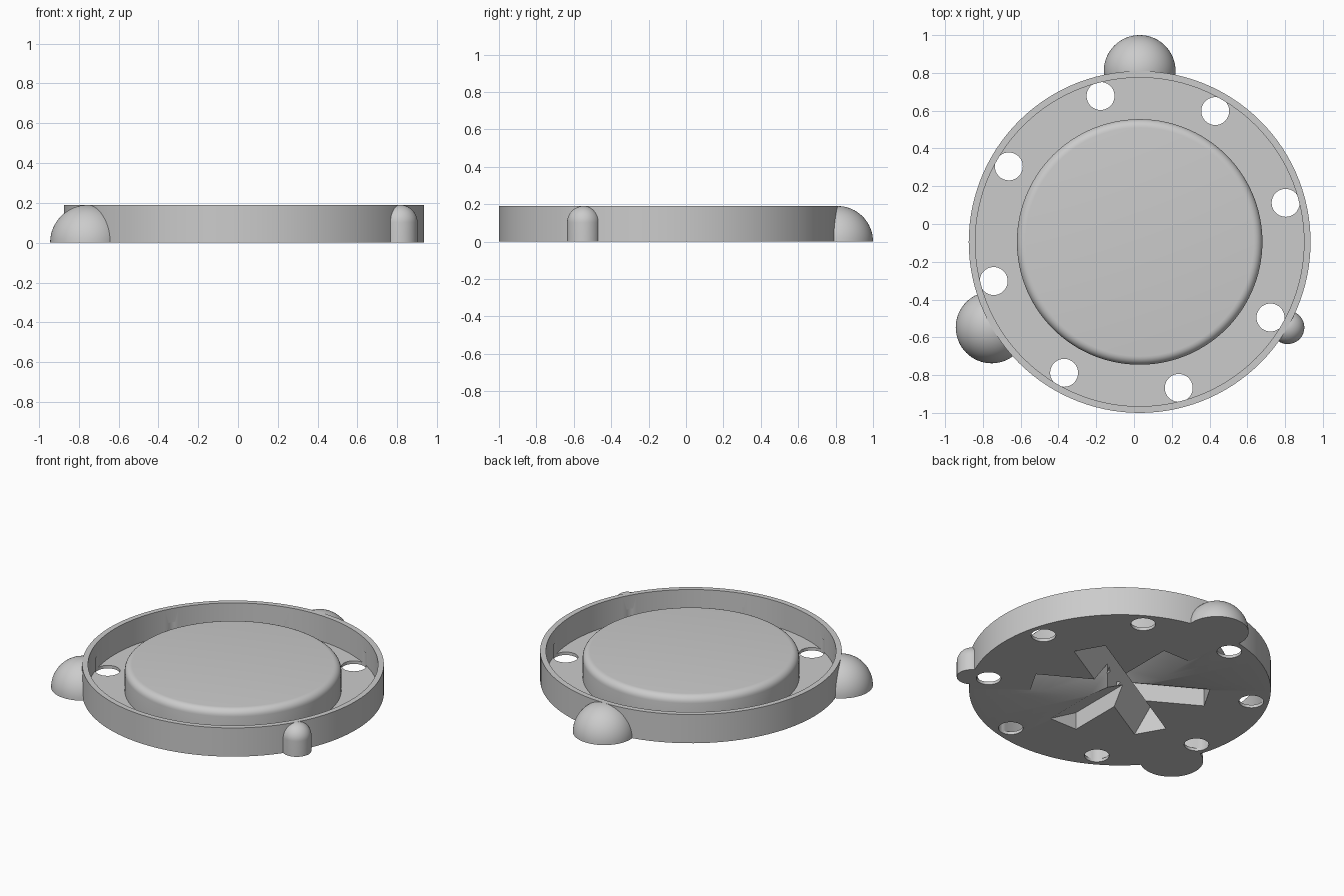
import bpy, bmesh, math
from mathutils import Matrix, Vector

default = bpy.data.objects.get("Cube")
if default:
    bpy.data.objects.remove(default, do_unlink=True)

CENTRE = Vector((0.03, -0.095, 0))
RADIUS, HEIGHT, FLOOR = 0.905, 0.19, 0.02

grey = bpy.data.materials.new("plain grey")
grey.use_nodes = True
grey.diffuse_color = (0.6, 0.6, 0.6, 1)
grey.node_tree.nodes["Principled BSDF"].inputs["Base Color"].default_value = (0.6, 0.6, 0.6, 1)


def polar(radius, degrees):
    a = math.radians(degrees)
    return CENTRE + Vector((radius * math.cos(a), radius * math.sin(a), 0))


def finish(bm, name, matrix):
    bmesh.ops.remove_doubles(bm, verts=bm.verts, dist=1e-5)
    bmesh.ops.recalc_face_normals(bm, faces=bm.faces)
    mesh = bpy.data.meshes.new(name)
    bm.to_mesh(mesh)
    bm.free()
    mesh.materials.append(grey)
    obj = bpy.data.objects.new(name, mesh)
    obj.matrix_world = matrix
    bpy.context.collection.objects.link(obj)
    return obj


def lathe(name, profile, location, steps):
    """Turn an (r, z) profile around the vertical axis."""
    bm = bmesh.new()
    verts = [bm.verts.new((r, 0, z)) for r, z in profile]
    edges = [bm.edges.new(pair) for pair in zip(verts, verts[1:])]
    bmesh.ops.spin(bm, geom=verts + edges, cent=(0, 0, 0), axis=(0, 0, 1),
                   angle=math.tau, steps=steps)
    return finish(bm, name, Matrix.Translation(location))


def prism(name, section, length, degrees):
    """Extrude a (side, z) section outwards from the dish centre."""
    bm = bmesh.new()
    face = bm.faces.new([bm.verts.new((-0.005, s, z)) for s, z in section])
    out = bmesh.ops.extrude_face_region(bm, geom=[face])["geom"]
    tips = [v for v in out if isinstance(v, bmesh.types.BMVert)]
    bmesh.ops.translate(bm, verts=tips, vec=(length, 0, 0))
    turn = Matrix.Rotation(math.radians(degrees), 4, "Z")
    return finish(bm, name, Matrix.Translation(CENTRE) @ turn)


def arc(r, z, radius, steps):
    angles = [math.pi / 2 * i / steps for i in range(steps + 1)]
    return [(r + radius * math.cos(a), z + radius * math.sin(a)) for a in angles]


def cut(target, cutters):
    bpy.context.view_layer.objects.active = target
    for cutter in cutters:
        cutter.hide_render = True
        mod = target.modifiers.new("cut", "BOOLEAN")
        mod.operation, mod.solver, mod.object = "DIFFERENCE", "EXACT", cutter
        bpy.ops.object.modifier_apply(modifier=mod.name)


def smooth(obj):
    bpy.ops.object.select_all(action="DESELECT")
    obj.select_set(True)
    bpy.context.view_layer.objects.active = obj
    bpy.ops.object.shade_smooth_by_angle(angle=math.radians(30))


# Dish with thin rim, floor and raised round hub
hub, fillet = 0.65, 0.045
profile = [(0, 0), (RADIUS, 0), (RADIUS, HEIGHT), (0.87, HEIGHT), (0.87, FLOOR), (hub, FLOOR)]
profile += arc(hub - fillet, HEIGHT - fillet, fillet, 6) + [(0, HEIGHT)]
dish = lathe("dish", profile, CENTRE, 120)

# Ring of eight holes through the floor
holes = [lathe("hole_cutter", [(0, -0.05), (0.074, -0.05), (0.074, 0.1), (0, 0.1)],
               polar(0.8, 15 + 45 * i), 40) for i in range(8)]

# Six radial grooves under the hub: two even V shapes, four with one upright wall
half = 0.1
apexes = {30: (0, 0.17), 210: (0, 0.17), -30: (half, 0.115), 150: (half, 0.115),
          -90: (-half, 0.115), 90: (-half, 0.115)}
grooves = []
for angle, apex in apexes.items():
    section = [(-half, -0.05), (half, -0.05), (half, 0), apex, (-half, 0)]
    grooves.append(prism("groove_cutter", section, 0.535, angle))
cut(dish, holes + grooves)
smooth(dish)

# Domed bumps around the outside, trimmed to sit inside the rim wall
trim = lathe("trim_cutter", [(0, -0.1), (0.89, -0.1), (0.89, 0.4), (0, 0.4)], CENTRE, 120)
for name, angle, r in (("back_dome", 90, 0.19), ("side_dome", 210, 0.19), ("small_peg", -30, 0.088)):
    dome = lathe(name, [(0, 0), (r, 0)] + arc(0, HEIGHT - r, r, 16), polar(RADIUS, angle), 64)
    cut(dome, [trim])
    smooth(dome)

# Remove the cutters
for cutter in holes + grooves + [trim]:
    bpy.data.objects.remove(cutter, do_unlink=True)
